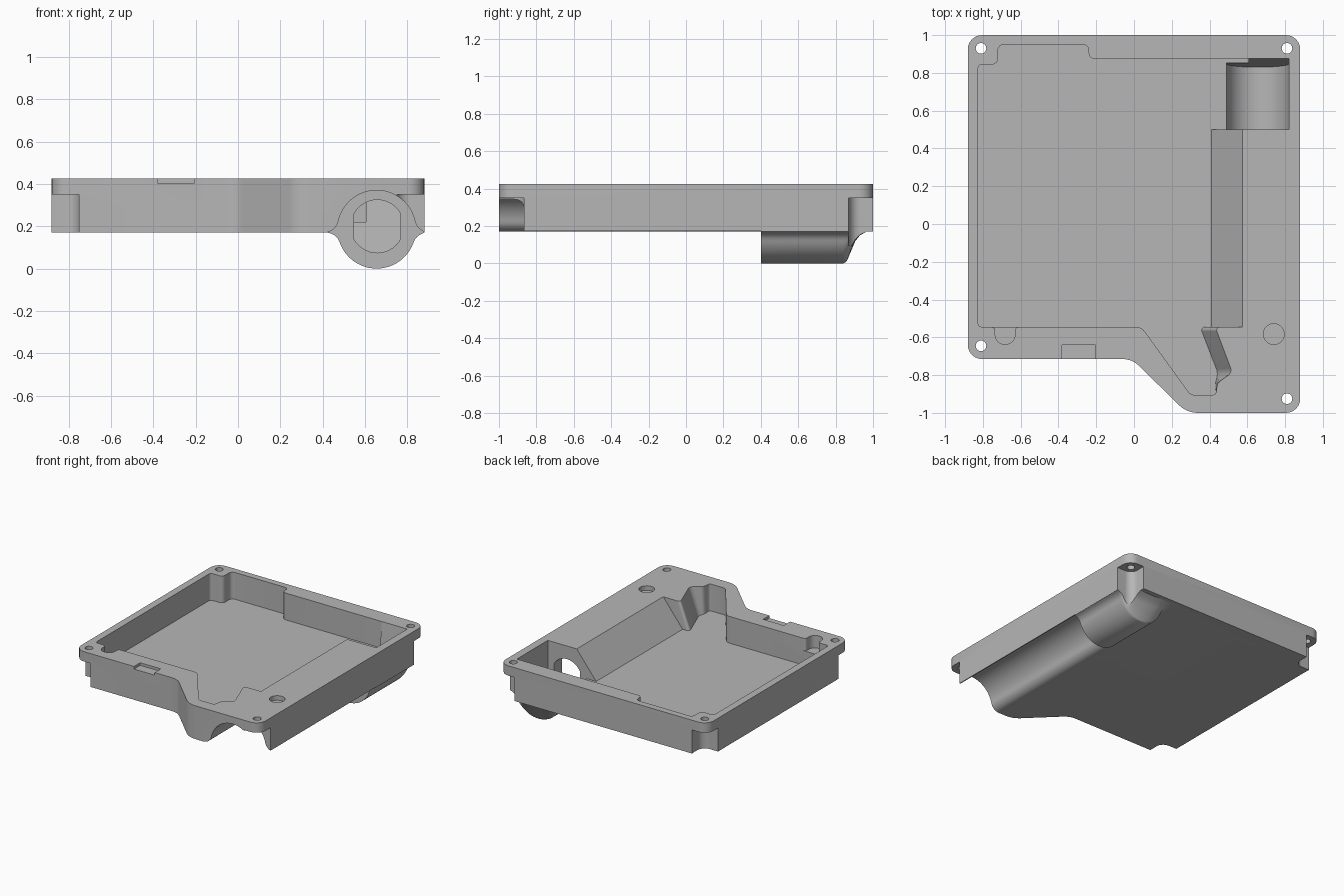
import bpy, bmesh, math
from mathutils import Vector

if "Cube" in bpy.data.objects:
    bpy.data.objects.remove(bpy.data.objects["Cube"])

grey = bpy.data.materials.new("light grey plastic")
grey.diffuse_color = (0.47, 0.47, 0.47, 1)
grey.use_nodes = True
grey.node_tree.nodes["Principled BSDF"].inputs["Base Color"].default_value = grey.diffuse_color


def loft(name, rings):
    """Closed solid through rings with equal point counts."""
    bm = bmesh.new()
    rows = [[bm.verts.new(p) for p in ring] for ring in rings]
    for a, b in zip(rows, rows[1:]):
        for i in range(len(a)):
            j = (i + 1) % len(a)
            bm.faces.new((a[i], a[j], b[j], b[i]))
    bm.faces.new(list(reversed(rows[0])))
    bm.faces.new(rows[-1])
    if bm.calc_volume(signed=True) < 0:
        bmesh.ops.reverse_faces(bm, faces=bm.faces[:])
    bm.normal_update()
    me = bpy.data.meshes.new(name)
    bm.to_mesh(me)
    bm.free()
    me.materials.append(grey)
    ob = bpy.data.objects.new(name, me)
    bpy.context.scene.collection.objects.link(ob)
    return ob


def rounded(corners, steps=6):
    """Polygon from (x, y, radius) corners, each rounded by an arc."""
    out = []
    for i, (x, y, r) in enumerate(corners):
        p = Vector((x, y))
        if r == 0:
            out.append(p)
            continue
        d1 = (Vector(corners[i - 1][:2]) - p).normalized()
        d2 = (Vector(corners[(i + 1) % len(corners)][:2]) - p).normalized()
        w = math.sin(d1.angle(d2) / 2)
        a, b = p + d1 * r, p + d2 * r
        for k in range(steps + 1):
            t = k / steps
            c0, c1, c2 = (1 - t) ** 2, 2 * w * t * (1 - t), t * t
            out.append((a * c0 + p * c1 + b * c2) / (c0 + c1 + c2))
    return out


def prism(name, pts, z0, z1):
    return loft(name, [[(x, y, z) for x, y in pts] for z in (z0, z1)])


def along_y(name, pts, y0, y1):
    return loft(name, [[(x, y, z) for x, z in pts] for y in (y0, y1)])


def circle(cx, cy, r, n=32):
    return [(cx + r * math.cos(2 * math.pi * k / n),
             cy + r * math.sin(2 * math.pi * k / n)) for k in range(n)]


def arc(cx, cz, r, a0, a1, n):
    return [(cx + r * math.cos(a0 + (a1 - a0) * k / n),
             cz + r * math.sin(a0 + (a1 - a0) * k / n)) for k in range(n + 1)]


def volume(me):
    bm = bmesh.new()
    bm.from_mesh(me)
    v = bm.calc_volume(signed=True) if bm.faces else 0.0
    bm.free()
    return v


def combine(target, tool, operation='DIFFERENCE'):
    """Apply a boolean, taking the first solver with a sensible volume."""
    before = volume(target.data)
    for solver in ('EXACT', 'MANIFOLD', 'FLOAT'):
        mod = target.modifiers.new("cut", 'BOOLEAN')
        mod.operation, mod.solver, mod.object = operation, solver, tool
        bpy.context.view_layer.update()
        deps = bpy.context.evaluated_depsgraph_get()
        me = bpy.data.meshes.new_from_object(target.evaluated_get(deps))
        target.modifiers.clear()
        ratio = volume(me) / before
        good = 1 < ratio < 2 if operation == 'UNION' else 0.3 < ratio < 0.999999
        if good:
            target.data = me
            break
    bpy.data.objects.remove(tool)


TOP, BASE, FLOOR, FLANGE = 0.425, 0.17, 0.22, 0.35
CX, CZ, R, RF = 0.655, 0.185, 0.185, 0.07


def tube_profile(side):
    """Round profile blending into the base: side 1 is above, -1 below."""
    fz = BASE + side * RF
    dz = fz - CZ
    dx = math.sqrt((R + RF) ** 2 - dz ** 2)
    ang = math.atan2(-dz, dx)
    left = arc(CX - dx, fz, RF, -side * math.pi / 2, ang, 8)
    mid = arc(CX, CZ, R, math.pi + ang, -ang if side > 0 else 2 * math.pi - ang, 36)
    right = [(2 * CX - x, z) for x, z in reversed(left)]
    return left + mid[1:-1] + right


# Outer shell block
case = prism("case_shell", rounded([
    (-0.88, 1, 0.075), (0.88, 1, 0.075), (0.88, -1, 0.075), (0.28, -1, 0.06),
    (-0.01, -0.715, 0.05), (-0.88, -0.715, 0.075)]), BASE, TOP)

# Round housing under the back right, tapering into the base
prof = [(min(x, 0.879), z) for x, z in tube_profile(-1)]
prof += [(0.84, 0.25), (0.47, 0.25)]
rings = []
for y, k in ((0.4, 1), (0.84, 1), (0.853, 0.97), (0.862, 0.9), (0.905, 0.3),
             (0.93, 0.12), (0.96, 0.02), (0.975, -0.05)):
    rings.append([(x, y, BASE + 0.0005 - (BASE - z) * k if z < BASE + 0.001 else z)
                  for x, z in prof])
combine(case, loft("housing", rings), 'UNION')

# Arched tunnel below the right side
tun = tube_profile(1)
tun = [(tun[0][0], -0.1)] + tun + [(tun[-1][0], -0.1)]
combine(case, along_y("tunnel", tun, -1.1, 0.4))

# Main cavity, with sloping walls on its right side: (floor xy, top xy, radius)
walls = [((-0.825, 0.845), None, 0.02), ((-0.72, 0.845), None, 0.03),
         ((-0.72, 0.95), None, 0.03), ((-0.24, 0.95), None, 0.03),
         ((-0.24, 0.875), None, 0.03), ((0.605, 0.875), None, 0),
         ((0.605, 0.5), None, 0), ((0.41, 0.5), (0.575, 0.5), 0),
         ((0.41, -0.545), (0.575, -0.545), 0),
         ((0.35, -0.545), (0.43, -0.545), 0.025),
         ((0.445, -0.79), (0.52, -0.785), 0.025),
         ((0.43, -0.845), (0.44, -0.845), 0.015),
         ((0.435, -0.905), None, 0.02), ((0.3, -0.905), None, 0.02),
         ((0.04, -0.545), None, 0.03), ((-0.825, -0.545), None, 0.02)]
low = rounded([(*f, r) for f, t, r in walls])
high = rounded([(*(t or f), r) for f, t, r in walls])
ext = 1.07
combine(case, loft("cavity", [
    [(p.x, p.y, FLOOR) for p in low],
    [(*(p + (q - p) * ext), FLOOR + (TOP - FLOOR) * ext) for p, q in zip(low, high)]]))

# Round-bottomed trough in the housing, with a leaning back wall
trough = arc(CX, CZ, 0.165, math.pi, 2 * math.pi, 28) + [(0.82, 0.45), (0.49, 0.45)]
combine(case, loft("trough", [
    [(x, 0.5, z) for x, z in trough],
    [(x, 0.83 + (z - 0.02) * 0.111, z) for x, z in trough]]))

# Flat-sided opening between trough and tunnel
a = math.acos(0.11 / 0.125)
opening = arc(CX + 0.003, 0.2, 0.125, a, math.pi - a, 14) \
    + arc(CX + 0.003, 0.2, 0.125, math.pi + a, 2 * math.pi - a, 14)
combine(case, along_y("opening", opening, 0.35, 0.55))

# Screw holes and the corner reliefs below the flange
for hx, hy, sx, sy in ((-0.81, 0.93, -1, 1), (0.81, 0.93, 1, 1),
                       (-0.81, -0.645, -1, -1), (0.81, -0.925, 1, -1)):
    x0, y0, x1, y1 = hx - sx * 0.06, hy - sy * 0.06, hx + sx * 0.2, hy + sy * 0.2
    relief = rounded([(x0, y0, 0.06), (x1, y0, 0), (x1, y1, 0), (x0, y1, 0)], 10)
    combine(case, prism("relief", relief, -0.1, FLANGE))
    combine(case, prism("screw_hole", circle(hx, hy, 0.028, 24), 0.3, 0.5))

# Shallow round pocket, latch notch in the front edge, and small side ledge
combine(case, prism("pocket", circle(0.74, -0.583, 0.055), 0.39, 0.5))
combine(case, prism("notch", [(-0.38, -0.8), (-0.205, -0.8), (-0.205, -0.64),
                              (-0.38, -0.64)], 0.405, 0.5))
ledge = rounded([(-0.76, -0.53, 0), (-0.76, -0.546, 0), (-0.735, -0.546, 0.018),
                 (-0.735, -0.637, 0.05), (-0.63, -0.637, 0.05),
                 (-0.63, -0.546, 0.018), (-0.605, -0.546, 0), (-0.605, -0.53, 0)])
combine(case, prism("ledge", ledge, 0.33, 0.5))

# Smooth the curved walls, keep the edges crisp
bpy.context.view_layer.update()
bpy.context.view_layer.objects.active = case
case.select_set(True)
bpy.ops.object.shade_smooth_by_angle(angle=math.radians(30))
